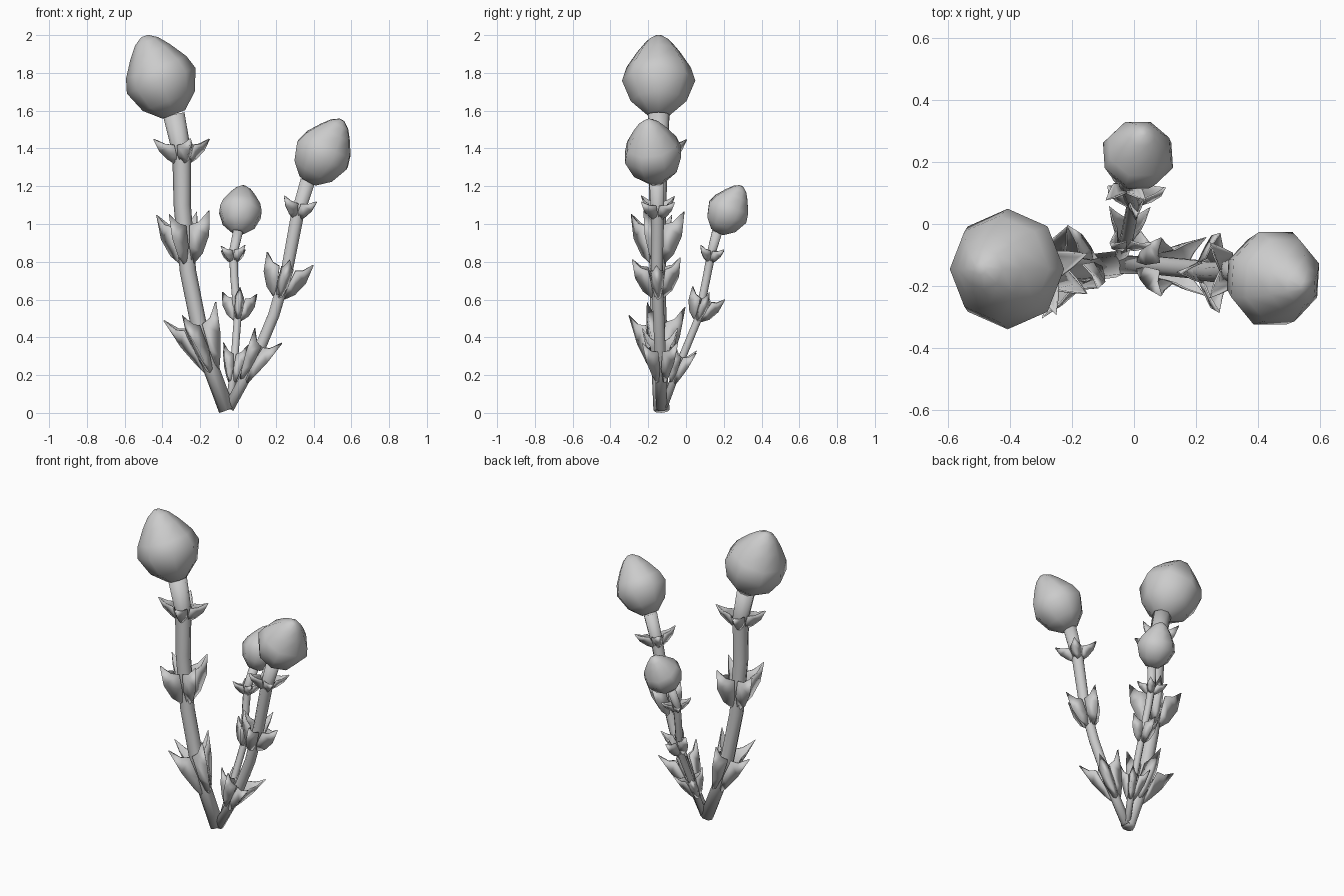
import bpy, bmesh, math
from mathutils import Vector

if "Cube" in bpy.data.objects:
    bpy.data.objects.remove(bpy.data.objects["Cube"], do_unlink=True)

SIDES = 8
LEAVES = 4


def finish(bm, name):
    bmesh.ops.recalc_face_normals(bm, faces=bm.faces)
    mesh = bpy.data.meshes.new(name)
    bm.to_mesh(mesh)
    bm.free()
    mesh.shade_smooth()
    obj = bpy.data.objects.new(name, mesh)
    bpy.context.collection.objects.link(obj)
    return obj


def sweep(name, path, radii, phase):
    """Eight-sided tube through the path, with a radius at each point."""
    bm = bmesh.new()
    rings = []
    last = len(path) - 1
    for i, (centre, radius) in enumerate(zip(path, radii)):
        axis = (path[min(i + 1, last)] - path[max(i - 1, 0)]).normalized()
        u = Vector((0, 1, 0)).cross(axis).normalized()
        v = axis.cross(u)
        ring = []
        for k in range(SIDES):
            a = math.tau * (k + phase) / SIDES
            ring.append(bm.verts.new(centre + radius * (u * math.cos(a) + v * math.sin(a))))
        rings.append(ring)
    for low, high in zip(rings, rings[1:]):
        for k in range(SIDES):
            n = (k + 1) % SIDES
            bm.faces.new((low[k], low[n], high[n], high[k]))
    bm.faces.new(rings[0])
    bm.faces.new(rings[-1])
    return finish(bm, name)


def stem_at(path, z):
    """Point and direction of the stem at a height."""
    for a, b in zip(path, path[1:]):
        if a.z <= z <= b.z:
            return a.lerp(b, (z - a.z) / (b.z - a.z)), (b - a).normalized()
    return path[-1], (path[-1] - path[-2]).normalized()


def whorl(name, path, z, turn, height, reach, width, stem_r, belly):
    """Narrow keeled leaves standing out from the stem like fins."""
    origin, up = stem_at(path, z)
    bm = bmesh.new()
    # rib and edge rows as (outward, upward, sideways)
    rib = [(stem_r * .8, 0), (reach * belly, height * .18),
           (reach * (belly + .3), height * .52), (reach, height)]
    edge = [(stem_r * .7, height * .04, width * .4),
            (stem_r * .8, height * .35, width * .9),
            (reach * .35, height * .75, width),
            (reach * .65, height * .8, width * .6)]
    for k in range(LEAVES):
        a = math.radians(turn) + math.tau * k / LEAVES
        out = Vector((math.cos(a), math.sin(a), 0))
        out = (out - up * out.dot(up)).normalized()
        side = up.cross(out)

        def vert(o, h, s=0):
            return bm.verts.new(origin + out * o + up * h + side * s)

        mid = [vert(*p) for p in rib]
        for sign in (-1, 1):
            rim = [vert(o, h, s * sign) for o, h, s in edge]
            for i in range(3):
                quad = [mid[i], rim[i], rim[i + 1], mid[i + 1]]
                bm.faces.new(quad if sign < 0 else quad[::-1])
    obj = finish(bm, name)
    mod = obj.modifiers.new("thickness", "SOLIDIFY")
    mod.thickness = 0.006
    mod.offset = 0


# bud outline: (share of length, share of radius)
BUD = [(0, .33), (.17, .76), (.43, 1), (.6, .88), (.8, .58), (.93, .34), (1, .1)]
# leaf tiers from bottom to top: height, reach, half width, how far the rib bulges low down
TIERS = [("lower", .34, .155, .04, .45), ("middle", .27, .158, .04, .6),
         ("upper", .13, .155, .04, .5)]


def stalk(name, points, radius, bud_tip, bud_radius, scale, tiers, phase=0):
    path = [Vector(p) for p in points]
    steps = len(path) - 1
    radii = [radius * (.85 + .3 * (i / steps) ** 3) for i in range(steps + 1)]
    sweep(name + "_stem", path, radii, phase)
    base, tip = path[-1], Vector(bud_tip)
    sweep(name + "_bud", [base.lerp(tip, t) for t, r in BUD],
          [bud_radius * r for t, r in BUD], phase)
    for (tier, h, reach, w, belly), (z, turn) in zip(TIERS, tiers):
        whorl(f"{name}_{tier}_leaves", path, z, turn, h * scale, reach * scale,
              w * scale, radius, belly)


# tall stalk leaning right
stalk("tall",
      [(-.06, -.13, .015), (-.185, -.145, .35), (-.265, -.15, .75), (-.295, -.15, 1.1),
       (-.298, -.145, 1.38), (-.34, -.145, 1.58)],
      .05, (-.495, -.145, 1.995), .194, 1, [(.22, 72), (.79, 62), (1.32, 18)])

# medium stalk leaning left
stalk("medium",
      [(-.05, -.13, .025), (.09, -.135, .28), (.19, -.145, .52), (.26, -.155, .76),
       (.315, -.15, 1.05), (.37, -.155, 1.23)],
      .037, (.55, -.2, 1.55), .162, .8, [(.17, 45), (.61, 0), (1.03, 45)], .5)

# short stalk leaning back
stalk("short",
      [(-.045, -.12, .025), (-.02, -.03, .27), (-.002, .065, .5), (-.02, .11, .72),
       (-.025, .135, .85), (0, .165, .96)],
      .025, (.03, .295, 1.2), .12, .58, [(.16, 45), (.49, 0), (.8, 45)], .5)
